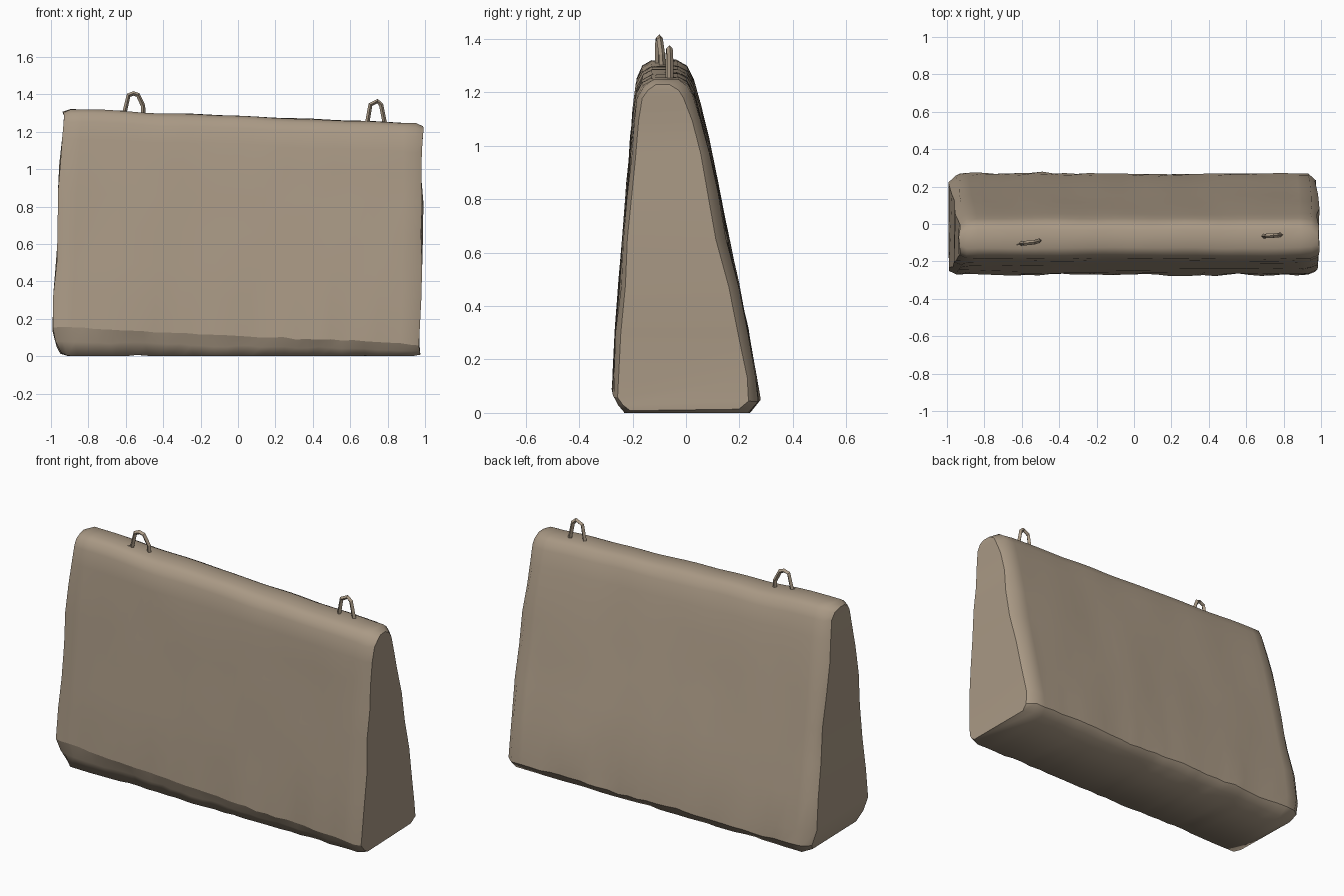
import bpy, bmesh
from mathutils import Vector, noise

cube = bpy.data.objects.get("Cube")
if cube:
    bpy.data.objects.remove(cube, do_unlink=True)

COLOUR = (0.40, 0.32, 0.235, 1)
concrete = bpy.data.materials.new("weathered_concrete")
concrete.use_nodes = True
concrete.diffuse_color = COLOUR
bsdf = concrete.node_tree.nodes["Principled BSDF"]
bsdf.inputs["Base Color"].default_value = COLOUR
bsdf.inputs["Roughness"].default_value = 0.9

# Cross-section levels: height fraction, front y, back y
LEVELS = [(0, -0.225, 0.235), (0.035, -0.25, 0.27), (0.10, -0.272, 0.262),
          (0.24, -0.263, 0.232), (0.38, -0.249, 0.195), (0.52, -0.235, 0.155),
          (0.66, -0.220, 0.118), (0.78, -0.207, 0.085), (0.88, -0.197, 0.055),
          (0.95, -0.187, 0.030), (0.985, -0.165, 0.006), (1, -0.13, -0.03)]
N = len(LEVELS)
STEPS = 30


def lerp_table(table, z):
    """Piecewise linear lookup in a list of (z, value) pairs."""
    for (z0, v0), (z1, v1) in zip(table, table[1:]):
        if z <= z1:
            return v0 + (v1 - v0) * max(0, (z - z0) / (z1 - z0))
    return table[-1][1]


LEFT_EDGE = [(0, -0.95), (0.12, -0.99), (0.3, -0.985), (0.8, -0.965), (1.3, -0.935)]
RIGHT_EDGE = [(0, 0.965), (0.2, 0.975), (0.7, 0.985), (1.25, 0.985)]


def top_height(x):
    return 1.283 - 0.039 * x


def wall_point(s, level, side):
    """Point of the rough wall skin at length fraction s."""
    t, front, back = LEVELS[level]
    rough_x = 2 * s - 1
    z = t * top_height(rough_x)
    y = front if side == 0 else back
    if side == 0 and level in (1, 2):        # slanting worn lower edge
        z = (0.11 - 0.045 * rough_x) * level / 2
    x0, x1 = lerp_table(LEFT_EDGE, z), lerp_table(RIGHT_EDGE, z)
    x = x0 + (x1 - x0) * s
    end = s in (0, 1)
    if end:                                  # worn end corners
        shrink = 0.035 if side else 0.018
        y += -shrink if side else shrink
        z += 0.012 if level == 0 else 0
        z -= 0.015 if level >= N - 2 else 0
    p = Vector((x, y, z))
    n = noise.noise_vector(p * 4.0 + Vector((3, 7, 1)))
    chip = noise.noise_vector(p * 13.0)
    near_edge = s < 0.03 or s > 0.97 or level <= 2
    p += Vector((n.x * 0.012 if end else 0, n.y * 0.007, n.z * 0.007))
    if near_edge:
        p += chip * 0.010
    p.z = max(p.z, 0)
    return p


# Concrete wall: lofted sections with stitched ends
bm = bmesh.new()
stations = [0, 0.02] + [0.02 + 0.96 * i / STEPS for i in range(1, STEPS)] + [0.98, 1]
rings = []
for s in stations:
    ring = [bm.verts.new(wall_point(s, k, 0)) for k in range(N)]
    ring += [bm.verts.new(wall_point(s, k, 1)) for k in reversed(range(N))]
    rings.append(ring)
M = 2 * N
for a, b in zip(rings, rings[1:]):
    for k in range(M):
        j = (k + 1) % M
        bm.faces.new((a[k], a[j], b[j], b[k]))
for ring in (rings[0], rings[-1]):
    for k in range(N - 1):
        bm.faces.new((ring[k], ring[k + 1], ring[M - 2 - k], ring[M - 1 - k]))
bmesh.ops.recalc_face_normals(bm, faces=bm.faces)
for f in bm.faces:
    f.smooth = True

# Sharp creases on the end rims and the lower long edges
for ring in (rings[0], rings[-1]):
    for k in range(M):
        bm.edges.get((ring[k], ring[(k + 1) % M])).smooth = False
for a, b in zip(rings, rings[1:]):
    for k in (2, M - 2):
        bm.edges.get((a[k], b[k])).smooth = False
mesh = bpy.data.meshes.new("concrete_wall")
bm.to_mesh(mesh)
bm.free()
wall = bpy.data.objects.new("concrete_wall", mesh)
bpy.context.collection.objects.link(wall)
mesh.materials.append(concrete)


def bar(name, points, radius=0.012):
    """Bent four-sided metal bar along a path."""
    curve = bpy.data.curves.new(name, "CURVE")
    curve.dimensions = "3D"
    curve.bevel_depth = radius
    curve.bevel_resolution = 0
    curve.use_fill_caps = True
    spline = curve.splines.new("POLY")
    spline.points.add(len(points) - 1)
    for pt, co in zip(spline.points, points):
        pt.co = (*co, 1)
    spline.use_smooth = False
    obj = bpy.data.objects.new(name, curve)
    bpy.context.collection.objects.link(obj)
    curve.materials.append(concrete)
    return obj


# Lifting loops on the top
bar("right_lifting_loop", [(-0.612, -0.105, 1.28), (-0.585, -0.103, 1.395),
                           (-0.560, -0.100, 1.405), (-0.535, -0.098, 1.397),
                           (-0.508, -0.090, 1.34), (-0.505, -0.088, 1.28)])
bar("left_lifting_loop", [(0.688, -0.065, 1.23), (0.708, -0.064, 1.345),
                          (0.745, -0.062, 1.364), (0.765, -0.060, 1.345),
                          (0.788, -0.058, 1.23)])
bar("exposed_bar_end", [(-0.68, -0.13, 1.303), (-0.61, -0.105, 1.308)], 0.006)
